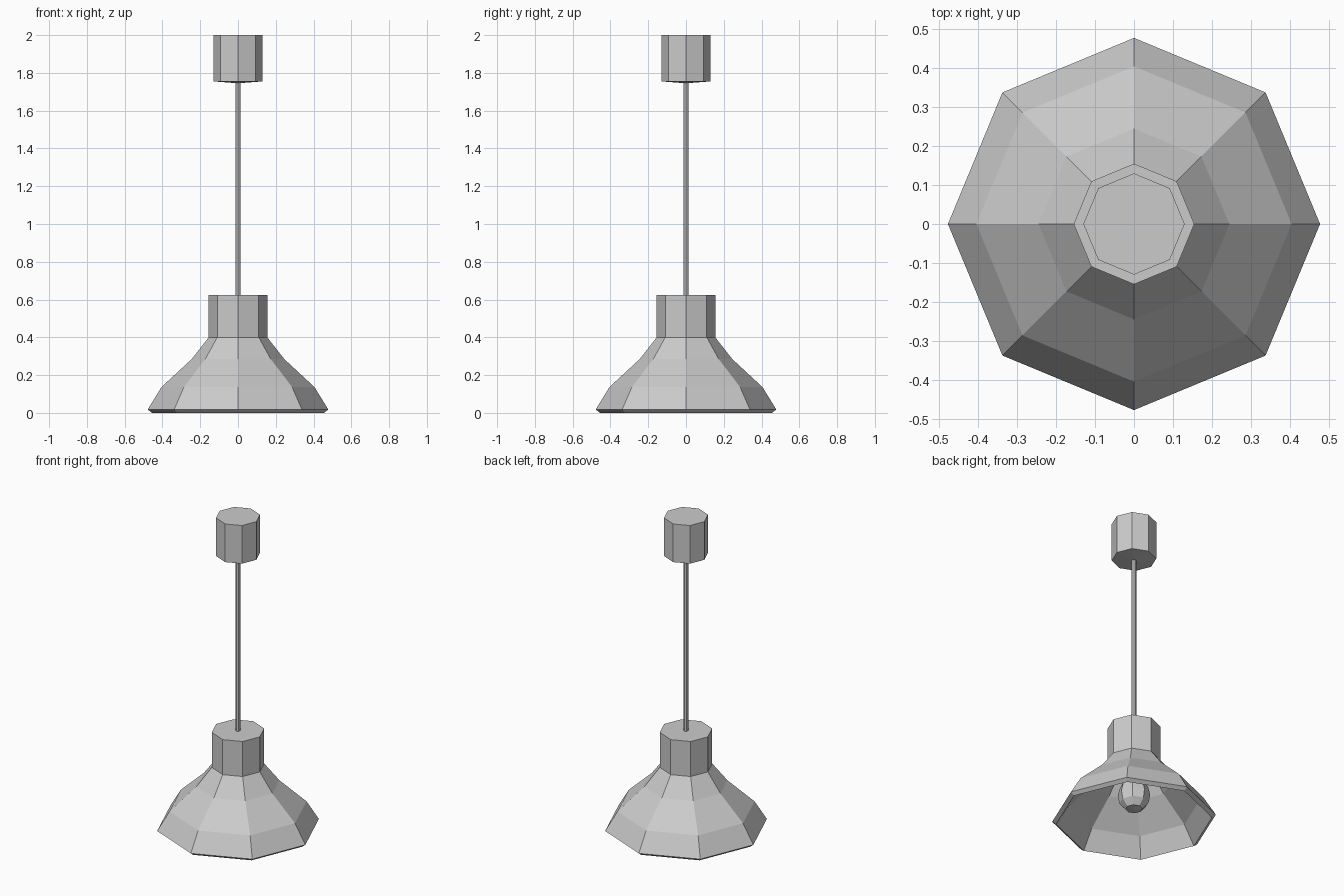
import bpy, bmesh
from math import cos, sin, tau

if "Cube" in bpy.data.objects:
    bpy.data.objects.remove(bpy.data.objects["Cube"])


def lathe(name, profile, sides=8, closed=False):
    """Revolve (radius, z) points about z; radius 0 makes a single pole vertex."""
    bm = bmesh.new()
    rings = []
    for r, z in profile:
        n = sides if r > 0 else 1
        rings.append([bm.verts.new((r * cos(tau * i / sides), r * sin(tau * i / sides), z))
                      for i in range(n)])
    for a, b in zip(rings, rings[1:]):
        for i in range(sides):
            j = (i + 1) % sides
            quad = [a[i % len(a)], a[j % len(a)], b[j % len(b)], b[i % len(b)]]
            bm.faces.new(list(dict.fromkeys(quad)))
    bmesh.ops.recalc_face_normals(bm, faces=bm.faces)
    mesh = bpy.data.meshes.new(name)
    bm.to_mesh(mesh)
    bm.free()
    obj = bpy.data.objects.new(name, mesh)
    bpy.context.collection.objects.link(obj)
    return obj


# Thick-walled shade: outer skin down from the cap, rim, then inner skin back up
lathe("shade", [(0, 0.625), (0.155, 0.625), (0.155, 0.40), (0.245, 0.285),
                (0.405, 0.137), (0.478, 0.018), (0.455, 0.0), (0.383, 0.117),
                (0.224, 0.265), (0.128, 0.39), (0.128, 0.598), (0, 0.598)])

# Bulb with its neck running up into the shade
lathe("bulb", [(0, 0.075), (0.05, 0.08), (0.085, 0.12), (0.095, 0.17),
               (0.083, 0.22), (0.052, 0.29), (0.045, 0.40), (0.045, 0.598), (0, 0.598)])

# Hanging rod
lathe("rod", [(0, 0.61), (0.014, 0.61), (0.014, 1.77), (0, 1.77)])

# Ceiling mount with a slightly dished underside
lathe("ceiling_mount", [(0, 1.745), (0.13, 1.755), (0.13, 2.0), (0, 2.0)])
